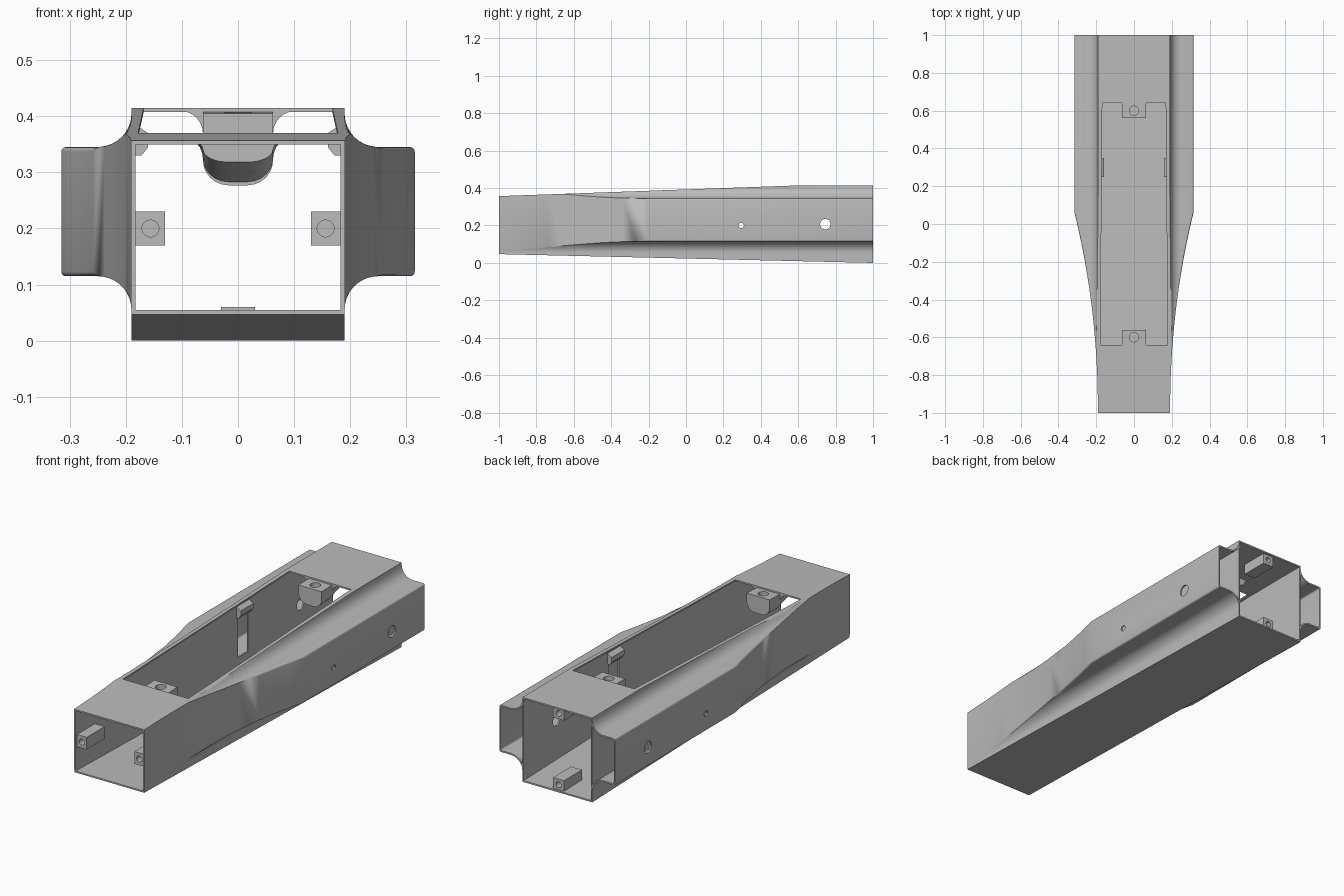
import bpy
import bmesh
from math import sin, cos, acos, pi
from mathutils import Matrix

cube = bpy.data.objects.get("Cube")
if cube:
    bpy.data.objects.remove(cube, do_unlink=True)

WALL = 0.0075
HALF = 0.19          # half width of the central box
POD = 0.315          # half width over the side pods

grey = bpy.data.materials.new("plain_grey")
grey.use_nodes = True
grey.diffuse_color = (0.5, 0.5, 0.5, 1)
grey.node_tree.nodes["Principled BSDF"].inputs["Base Color"].default_value = (0.5, 0.5, 0.5, 1)


def roof(y):
    return 0.357 + 0.058 * min(1, (y + 1) / 1.62)


def floor(y):
    return 0.0235 * (1 - y)


def pod_width(y):
    t = min(1, (y + 1) / 1.06)
    return HALF + 0.001 + (POD - HALF - 0.001) * t ** 2.1


def finish(name, bm):
    bmesh.ops.remove_doubles(bm, verts=bm.verts, dist=1e-5)
    bmesh.ops.recalc_face_normals(bm, faces=bm.faces)
    mesh = bpy.data.meshes.new(name)
    bm.to_mesh(mesh)
    bm.free()
    mesh.materials.append(grey)
    obj = bpy.data.objects.new(name, mesh)
    bpy.context.collection.objects.link(obj)
    return obj


def loft(name, stations, section, side=1):
    """Closed solid through section(y), a list of (x, z), at each station."""
    bm = bmesh.new()
    rings = [[bm.verts.new((side * x, y, z)) for x, z in section(y)] for y in stations]
    for a, b in zip(rings, rings[1:]):
        for i in range(len(a)):
            j = (i + 1) % len(a)
            bm.faces.new((a[i], a[j], b[j], b[i]))
    bm.faces.new(rings[0])
    bm.faces.new(rings[-1])
    return finish(name, bm)


def box(name, x0, x1, y0, y1, z0, z1):
    return loft(name, (y0, y1), lambda y: [(x0, z0), (x1, z0), (x1, z1), (x0, z1)])


def rod(name, center, radius, length, axis):
    bm = bmesh.new()
    turn = {"X": Matrix.Rotation(pi / 2, 4, "Y"), "Y": Matrix.Rotation(pi / 2, 4, "X"),
            "Z": Matrix.Identity(4)}[axis]
    bmesh.ops.create_cone(bm, cap_ends=True, segments=32, radius1=radius, radius2=radius,
                          depth=length, matrix=Matrix.Translation(center) @ turn)
    return finish(name, bm)


cutters = []


def cutter(obj):
    obj.hide_render = True
    cutters.append(obj)
    return obj


def activate(obj):
    bpy.ops.object.select_all(action="DESELECT")
    obj.select_set(True)
    bpy.context.view_layer.objects.active = obj


def cut(obj, *tools):
    activate(obj)
    for tool in tools:
        mod = obj.modifiers.new("cut", "BOOLEAN")
        mod.operation = "DIFFERENCE"
        mod.solver = "EXACT"
        mod.object = tool
        bpy.ops.object.modifier_apply(modifier=mod.name)


def smooth(obj):
    activate(obj)
    bpy.ops.object.shade_smooth_by_angle(angle=pi / 6)


def rect(inset):
    def section(y):
        x, lo, hi = HALF - inset, floor(y) + inset, roof(y) - inset
        return [(-x, lo), (x, lo), (x, hi), (-x, hi)]
    return section


# Shared cutters: side holes, hollow interior, top hatch, wall slots
holes = [cutter(rod("small_hole_cutter", (0, 0.295, 0.2), 0.014, 1, "X")),
         cutter(rod("large_hole_cutter", (0, 0.745, 0.207), 0.028, 1, "X"))]
hollow = cutter(loft("hollow_cutter", (-1.02, 0.62, 1.02), rect(WALL)))


def hatch_section(y):
    x = 0.173 - 0.008 * y
    return [(-x, 0.3), (x, 0.3), (x, 0.5), (-x, 0.5)]


hatch = cutter(loft("hatch_cutter", (-0.64, 0.64), hatch_section))
slots = cutter(box("slot_cutter", -0.25, 0.25, 0.26, 0.34, 0.13, 0.335))

# Central box tube
body = loft("body_tube", (-1, 0.62, 1), rect(0))
cut(body, hollow, hatch, slots, *holes)


# Side pods: thin C-shaped shells with concave fillets into the body
def pod_curve(y, inset):
    cx, cz_top, cz_low, r = HALF + 0.06, 0.405, 0.055, 0.06 + inset
    w = pod_width(y) - inset
    end = acos(max(0, min(1, (cx - w) / r)))
    arc = [(cx - r * cos(end * i / 12), r * sin(end * i / 12)) for i in range(13)]
    lip = min(0.008, max(0, w - cx))
    limit = roof(y) - inset
    upper = [(x, min(limit, cz_top - d)) for x, d in arc]
    lower = [(x, cz_low + d) for x, d in arc]
    zt, zb = upper[-1][1], lower[-1][1]
    steps = [i * pi / 8 for i in range(5)]
    upper += [(w - lip + lip * sin(a), zt - lip + lip * cos(a)) for a in steps]
    lower += [(w - lip + lip * sin(a), zb + lip - lip * cos(a)) for a in steps]
    return upper + lower[::-1]


def pod_section(y):
    return pod_curve(y, 0) + pod_curve(y, WALL)[::-1]


pod_stations = [-1 + 1.06 * i / 16 for i in range(17)] + [1]
for side, label in ((1, "left"), (-1, "right")):
    pod = loft(label + "_pod", pod_stations, pod_section, side)
    cut(pod, *holes)
    smooth(pod)

    # Hatch clip above the wall slot
    loft(label + "_clip", (0.25, 0.35), lambda y: [
        (0.184, 0.33), (0.172, 0.33), (0.16, 0.345), (0.16, 0.37), (0.184, 0.385)], side)

    # Front joining lug
    x0, x1 = sorted((side * 0.13, side * 0.184))
    lug = box(label + "_front_lug", x0, x1, -0.99, -0.85, 0.17, 0.23)
    cut(lug, cutter(rod("lug_hole_cutter", (side * 0.156, -0.99, 0.2), 0.015, 0.16, "Y")))
    smooth(lug)

# Rear joining lugs on the floor and under the roof
for label, z0, z1 in (("lower", 0.004, 0.06), ("upper", 0.355, 0.41)):
    lug = box(label + "_rear_lug", -0.03, 0.03, 0.85, 0.99, z0, z1)
    cut(lug, cutter(rod("lug_hole_cutter", (0, 0.99, (z0 + z1) / 2), 0.014, 0.16, "Y")))
    smooth(lug)


# Hatch screw bosses at both ends of the hatch, with flared gussets behind
def boss_section(top, depth, flare):
    w, r = 0.0625, 0.045
    half = [(w + flare - flare * sin(a), flare - flare * cos(a))
            for a in [i * pi / 12 for i in range(7)]] if flare else [(w, 0)]
    half += [(w - r + r * cos(a), 0.085 - r + r * sin(a)) for a in [i * pi / 12 for i in range(7)]]
    pts = [(x, top - d * depth) for x, d in half]
    return pts + [(-x, z) for x, z in reversed(pts)]


for end, label in ((-1, "front"), (1, "rear")):
    boss = loft(label + "_screw_boss", (end * 0.56, end * 0.65),
                lambda y: boss_section(roof(y) - WALL, 1, 0))
    cut(boss, cutter(rod("boss_hole_cutter", (0, end * 0.6, 0.35), 0.024, 0.3, "Z")))
    smooth(boss)
    gusset = loft(label + "_boss_gusset", (end * 0.64, end * 0.74),
                  lambda y: boss_section(roof(y) - WALL + 0.002,
                                         1 - 5 * (abs(y) - 0.64), 0.04))
    smooth(gusset)

for tool in cutters:
    bpy.data.objects.remove(tool, do_unlink=True)
